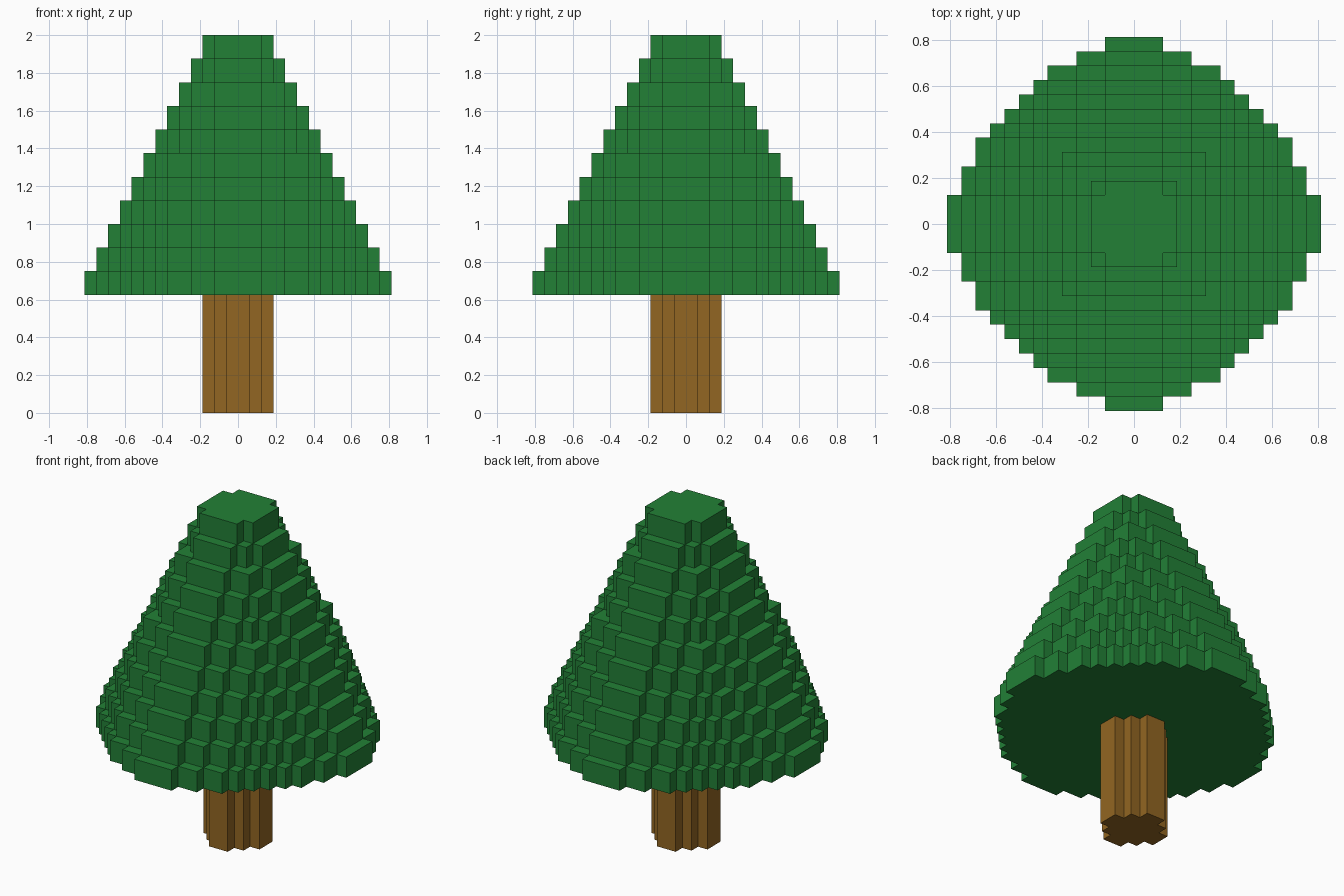
import bpy
import bmesh

cube = bpy.data.objects.get("Cube")
if cube:
    bpy.data.objects.remove(cube, do_unlink=True)

CELL = 0.0625      # horizontal block size
STEP = 0.125       # height of one foliage tier
TRUNK_TOP = 0.625


def make_material(name, rgb):
    mat = bpy.data.materials.new(name)
    mat.use_nodes = True
    color = (*rgb, 1.0)
    mat.diffuse_color = color
    bsdf = next(n for n in mat.node_tree.nodes if n.type == 'BSDF_PRINCIPLED')
    bsdf.inputs["Base Color"].default_value = color
    return mat


def stepped_outline(depths):
    """Closed outline of a blocky disc; depths are its cell counts along +y
    for each column from the centre outwards."""
    quarter = []
    for i, d in enumerate(depths):
        following = depths[i + 1] if i + 1 < len(depths) else None
        if following != d:
            quarter.append((i + 1, d))
            if following is not None:
                quarter.append((i + 1, following))
    outline = []
    for _ in range(4):
        outline += quarter
        quarter = [(y, -x) for x, y in quarter]
    return [(x * CELL, y * CELL) for x, y in reversed(outline)]


def shrink(depths):
    """Peel one layer of blocks off the disc's edge."""
    padded = depths + [0]
    return [min(padded[i] - 1, padded[i + 1]) for i in range(len(depths) - 1)]


def add_prism(bm, depths, z0, z1):
    outline = stepped_outline(depths)
    low = [bm.verts.new((x, y, z0)) for x, y in outline]
    high = [bm.verts.new((x, y, z1)) for x, y in outline]
    bm.faces.new(low[::-1])
    bm.faces.new(high)
    for i in range(len(outline)):
        j = (i + 1) % len(outline)
        bm.faces.new((low[i], low[j], high[j], high[i]))


def make_object(name, bm, mat):
    mesh = bpy.data.meshes.new(name)
    bm.to_mesh(mesh)
    bm.free()
    mesh.materials.append(mat)
    obj = bpy.data.objects.new(name, mesh)
    bpy.context.collection.objects.link(obj)
    return obj


green = make_material("leaf green", (0.016, 0.216, 0.037))
brown = make_material("bark brown", (0.287, 0.133, 0.016))

# Trunk: fluted column with a stepped diamond section
bm = bmesh.new()
add_prism(bm, [3, 2, 1], 0.0, TRUNK_TOP)
make_object("trunk", bm, brown)

# Foliage: eleven tiers, each one block smaller than the tier below
bm = bmesh.new()
tier = [13, 13, 12, 12, 11, 11, 10, 9, 8, 7, 6, 4, 2]
for n in range(11):
    z = TRUNK_TOP + n * STEP
    add_prism(bm, tier, z, z + STEP)
    tier = shrink(tier)
make_object("foliage", bm, green)
